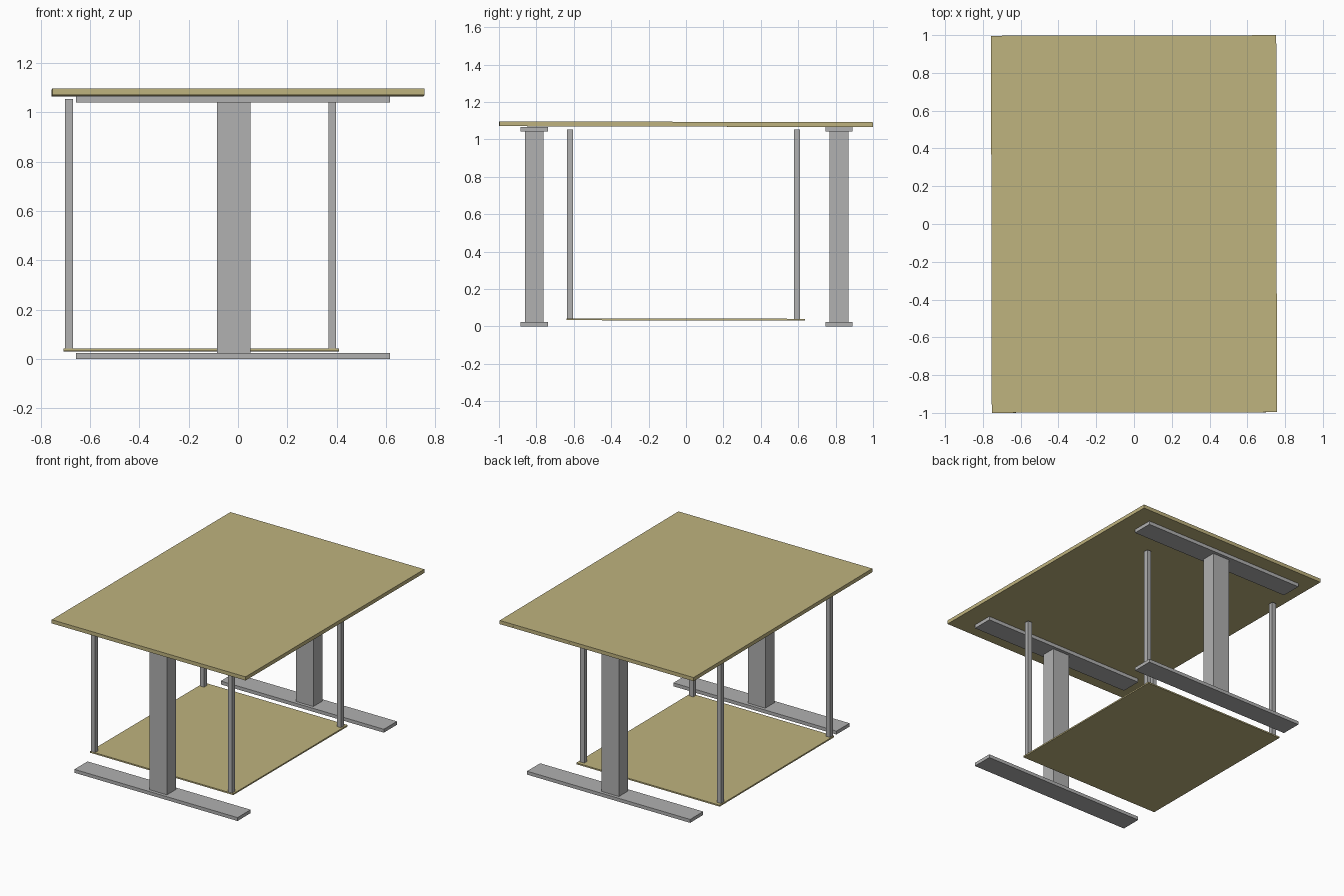
import bpy
from mathutils import Vector

cube = bpy.data.objects.get("Cube")
if cube:
    bpy.data.objects.remove(cube, do_unlink=True)


def material(name, rgb):
    m = bpy.data.materials.new(name)
    m.use_nodes = True
    m.diffuse_color = (*rgb, 1)
    m.node_tree.nodes["Principled BSDF"].inputs["Base Color"].default_value = (*rgb, 1)
    return m


wood = material("pale_wood", (0.52, 0.45, 0.21))
metal = material("grey_metal", (0.44, 0.44, 0.44))


def box(name, low, high, mat, tilt=(0, 0, 0)):
    """Box between two opposite corners, with an optional slight tilt."""
    low, high = Vector(low), Vector(high)
    bpy.ops.mesh.primitive_cube_add(size=1, location=(low + high) / 2)
    ob = bpy.context.object
    ob.name = name
    ob.scale = high - low
    bpy.ops.object.transform_apply(location=False, rotation=False, scale=True)
    ob.rotation_euler = tilt
    ob.data.materials.append(mat)
    return ob


# Two-layer table top and lower shelf, each very slightly out of level
tilt = (-0.0025, 0, 0.002)
box("tabletop_lower_layer", (-0.755, -0.998, 1.068), (0.755, 0.998, 1.081), wood, tilt)
box("tabletop_upper_layer", (-0.755, -0.998, 1.081), (0.755, 0.998, 1.094), wood, tilt)
box("lower_shelf", (-0.708, -0.638, 0.032), (0.41, 0.636, 0.042), wood, (-0.002, 0, 0))

# End supports: foot, column and rail
for end, y in (("front", -0.812), ("back", 0.818)):
    box(end + "_foot", (-0.656, y - 0.073, 0), (0.616, y + 0.073, 0.024), metal)
    box(end + "_column", (-0.085, y - 0.05, 0.024), (0.05, y + 0.05, 1.041), metal)
    box(end + "_rail", (-0.656, y - 0.073, 1.041), (0.616, y + 0.073, 1.066), metal)

# Slim posts at the shelf corners
for side, x in (("right", -0.685), ("left", 0.382)):
    for end, y in (("front", -0.62), ("back", 0.594)):
        box(f"{end}_{side}_post", (x - 0.016, y - 0.016, 0.04),
            (x + 0.016, y + 0.016, 1.054), metal)
